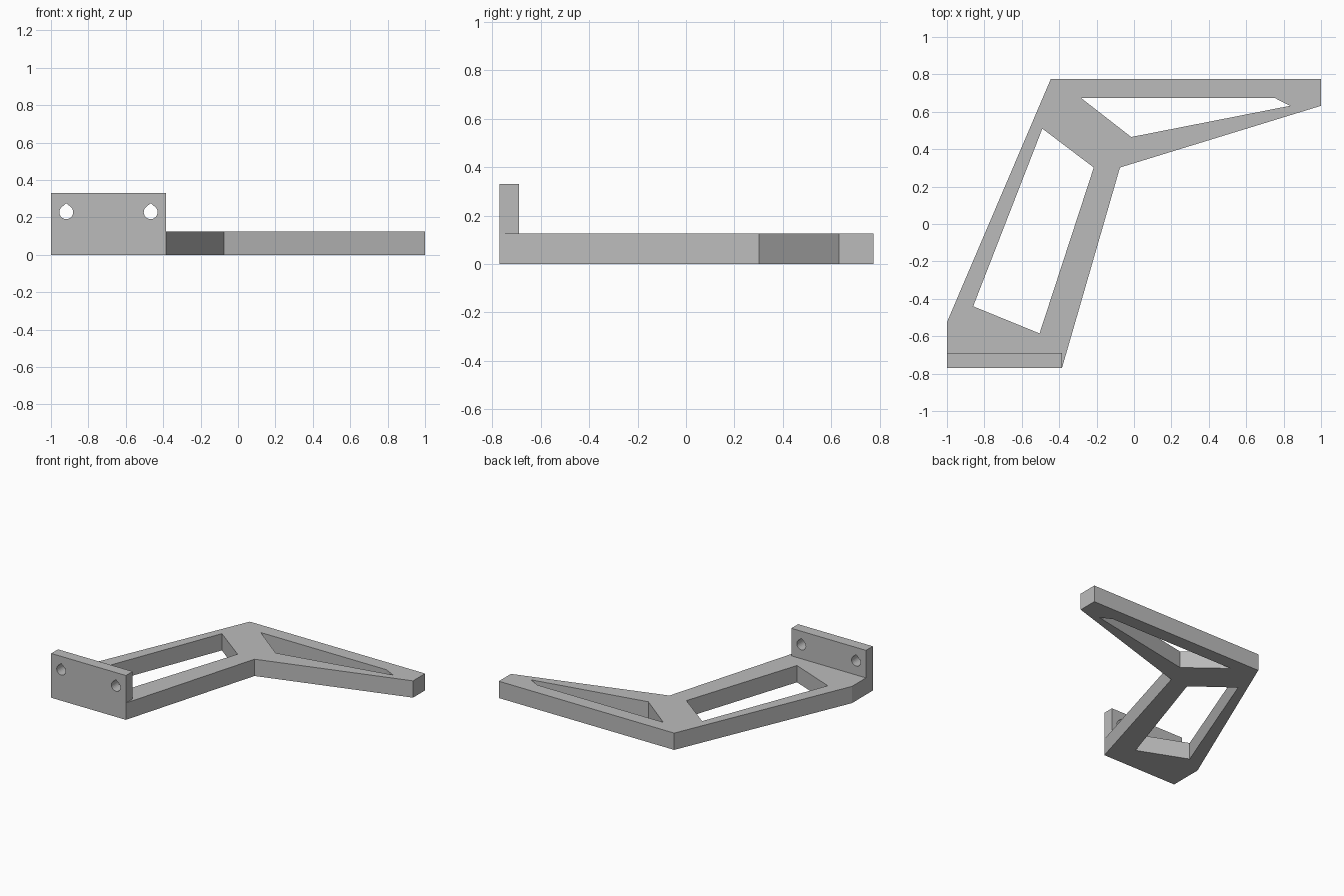
import bpy
import bmesh
from math import sin, cos, radians
from mathutils import Matrix

cube = bpy.data.objects.get("Cube")
if cube:
    bpy.data.objects.remove(cube, do_unlink=True)

# One plain grey for the whole part
grey = bpy.data.materials.new("plain_grey")
grey.use_nodes = True
colour = (0.5, 0.5, 0.5, 1)
grey.diffuse_color = colour
grey.node_tree.nodes["Principled BSDF"].inputs["Base Color"].default_value = colour


def slab(name, loops, thickness, matrix=None):
    """Extrude an outline (first loop) with holes (other loops) upwards."""
    bm = bmesh.new()
    edges = []
    for loop in loops:
        verts = [bm.verts.new((x, y, 0)) for x, y in loop]
        for a, b in zip(verts, verts[1:] + verts[:1]):
            edges.append(bm.edges.new((a, b)))
    bmesh.ops.triangle_fill(bm, edges=edges, use_beauty=True, normal=(0, 0, 1))
    top = bmesh.ops.extrude_face_region(bm, geom=bm.faces[:], use_keep_orig=True)
    moved = [g for g in top["geom"] if isinstance(g, bmesh.types.BMVert)]
    bmesh.ops.translate(bm, verts=moved, vec=(0, 0, thickness))
    if matrix:
        bm.transform(matrix)
    bmesh.ops.recalc_face_normals(bm, faces=bm.faces[:])
    mesh = bpy.data.meshes.new(name)
    bm.to_mesh(mesh)
    bm.free()
    mesh.materials.append(grey)
    obj = bpy.data.objects.new(name, mesh)
    bpy.context.collection.objects.link(obj)
    return obj


def teardrop(x, z, radius):
    """Round screw hole with a pointed top."""
    arc = [radians(a) for a in range(135, 406, 15)]
    return [(x + radius * cos(a), z + radius * sin(a)) for a in arc] + [(x, z + radius * 1.3)]


# Bent flat arm with two weight-saving windows
outline = [(-1, -.77), (-.385, -.77), (-.075, .302), (1, .632),
           (1, .775), (-.445, .775), (-1, -.525)]
long_window = [(-.49, .51), (-.215, .302), (-.505, -.585), (-.86, -.44)]
tip_window = [(-.285, .675), (.75, .675), (.835, .632), (-.015, .465)]
bracket = slab("bracket_arm", [outline, long_window, tip_window], .125)

# Upright mounting plate with two screw holes, stood up along the front edge
plate_outline = [(-1, 0), (-.385, 0), (-.385, .33), (-1, .33)]
holes = [teardrop(x, .228, .037) for x in (-.918, -.467)]
stand = Matrix.Translation((0, -.69, 0)) @ Matrix.Rotation(radians(90), 4, "X")
plate = slab("mounting_plate", [plate_outline] + holes, .08, stand)

# Fuse the plate and the arm into one solid
union = bracket.modifiers.new("fuse_plate", "BOOLEAN")
union.operation = "UNION"
union.solver = "EXACT"
union.object = plate
bpy.context.view_layer.objects.active = bracket
bpy.ops.object.modifier_apply(modifier=union.name)
bpy.data.objects.remove(plate, do_unlink=True)
